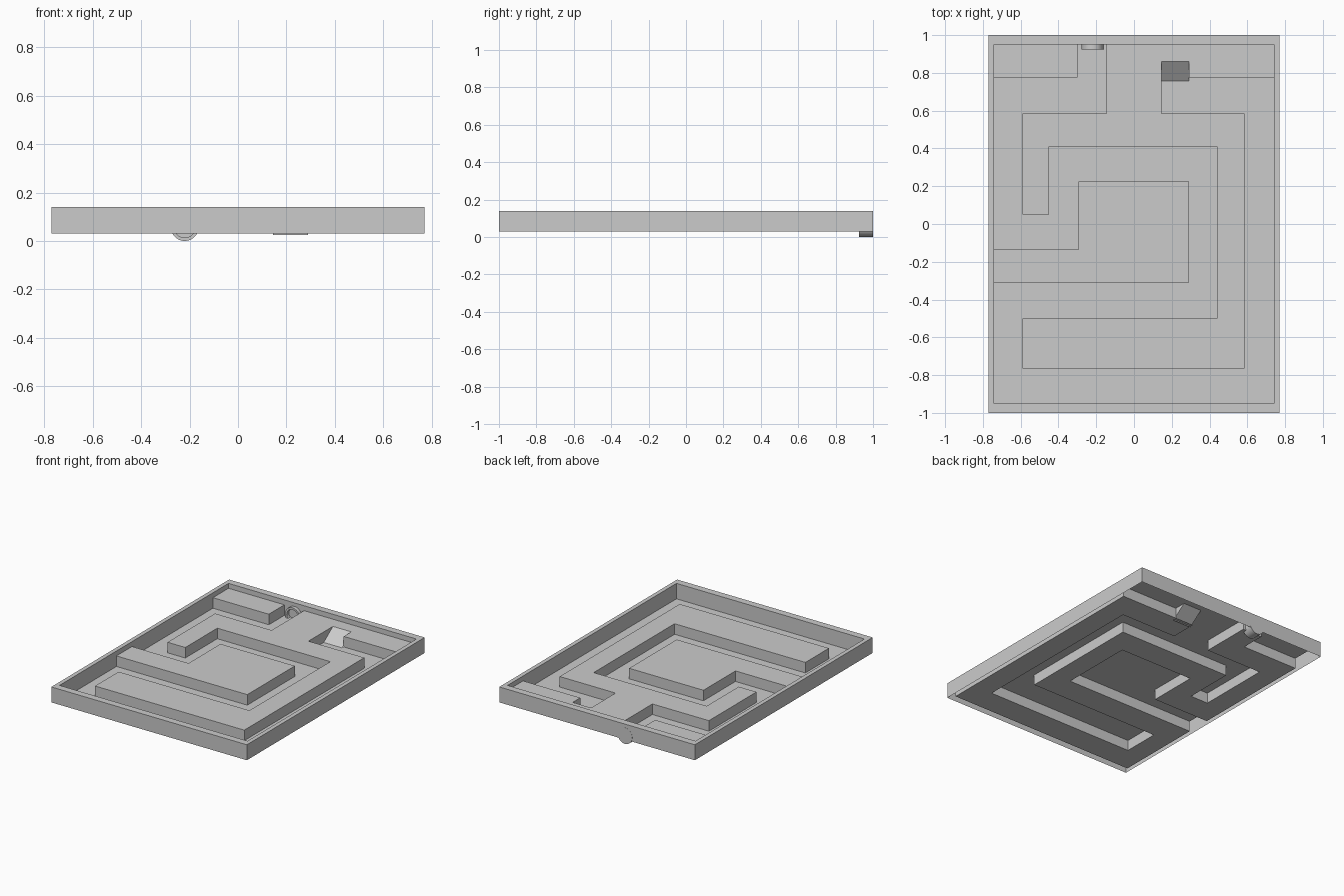
import bpy, bmesh, math

if "Cube" in bpy.data.objects:
    bpy.data.objects.remove(bpy.data.objects["Cube"])

FLOOR, LEDGE, RIM = 0.03, 0.105, 0.14
RAMP = (0.145, 0.29, 0.775, 0.86)

# Maze channel as overlapping rectangles: x0, x1, y0, y1
CHANNEL = [
    (-0.30, -0.145, 0.585, 0.95), (-0.74, -0.145, 0.585, 0.775),
    (-0.74, -0.59, -0.135, 0.775), (-0.74, -0.295, -0.135, 0.05),
    (-0.45, -0.295, -0.135, 0.41), (-0.45, 0.44, 0.225, 0.41),
    (0.29, 0.44, -0.50, 0.41), (-0.74, 0.44, -0.50, -0.31),
    (-0.74, -0.59, -0.95, -0.31), (-0.74, 0.74, -0.95, -0.765),
    (0.585, 0.74, -0.95, 0.775), (0.145, 0.74, 0.585, 0.775),
]


def make_object(name, bm):
    mesh = bpy.data.meshes.new(name)
    bm.to_mesh(mesh)
    bm.free()
    obj = bpy.data.objects.new(name, mesh)
    bpy.context.collection.objects.link(obj)
    return obj


def inside(x, y, r):
    return r[0] < x < r[1] and r[2] < y < r[3]


def height(x, y):
    if abs(x) > 0.77 or abs(y) > 1:
        return FLOOR
    if abs(x) > 0.74 or abs(y) > 0.95:
        return RIM
    if inside(x, y, RAMP):
        return None
    return FLOOR if any(inside(x, y, r) for r in CHANNEL) else LEDGE


# Stepped tray, an open-bottomed shell: rim, ledges and sunken channel
rects = CHANNEL + [RAMP, (-0.74, 0.74, -0.95, 0.95), (-0.77, 0.77, -1, 1)]
xs = sorted({v for r in rects for v in r[:2]})
ys = sorted({v for r in rects for v in r[2:]})
xs = [-0.9] + xs + [0.9]
ys = [-1.1] + ys + [1.1]
H = [[height((xs[i] + xs[i + 1]) / 2, (ys[j] + ys[j + 1]) / 2)
      for j in range(len(ys) - 1)] for i in range(len(xs) - 1)]

bm = bmesh.new()


def quad(*pts):
    bm.faces.new([bm.verts.new(p) for p in pts])


def wall(a, b, h0, h1):
    if h0 is None or h1 is None or h0 == h1:
        return
    # the middle level is a shared edge between lower and upper strips
    levels = [z for z in (FLOOR, LEDGE, RIM) if min(h0, h1) <= z <= max(h0, h1)]
    for lo, hi in zip(levels, levels[1:]):
        pts = [(*a, lo), (*b, lo), (*b, hi), (*a, hi)]
        quad(*(pts if h0 > h1 else pts[::-1]))


for i in range(1, len(xs) - 1):
    for j in range(1, len(ys) - 1):
        x0, x1, y0, y1, h = xs[i], xs[i + 1], ys[j], ys[j + 1], None
        if i < len(xs) - 2 and j < len(ys) - 2:
            h = H[i][j]
            if h is not None:
                quad((x0, y0, h), (x1, y0, h), (x1, y1, h), (x0, y1, h))
        if j < len(ys) - 2:
            wall((x0, y0), (x0, y1), H[i][j], H[i - 1][j])
            bm.faces.ensure_lookup_table()
        if i < len(xs) - 2:
            wall((x1, y0), (x0, y0), H[i][j], H[i][j - 1])

bmesh.ops.remove_doubles(bm, verts=bm.verts[:], dist=1e-5)
bmesh.ops.recalc_face_normals(bm, faces=bm.faces[:])
bmesh.ops.dissolve_limit(bm, angle_limit=0.01, verts=bm.verts[:], edges=bm.edges[:])
if sum(f.normal.z * f.calc_area() for f in bm.faces) < 0:
    bmesh.ops.reverse_faces(bm, faces=bm.faces[:])
make_object("maze_tray", bm)

# Exit ramp climbing out of the channel, with its two cheeks
bm = bmesh.new()
rx0, rx1, ry0, ry1 = RAMP
zb = 0.025
quad((rx0, 0.75, zb), (rx1, 0.75, zb), (rx1, ry1, LEDGE), (rx0, ry1, LEDGE))
zm = zb + (LEDGE - zb) * (ry0 - 0.75) / (ry1 - 0.75)
for x, flip in ((rx0, 1), (rx1, -1)):
    quad(*[(x, ry0, zm), (x, ry1, LEDGE), (x, ry0, LEDGE)][::flip])
make_object("exit_ramp", bm)

# Entry port: short round cup with a recessed face, spun from a profile
bm = bmesh.new()
R, SEG, CX, CZ = 0.0575, 32, -0.22, 0.0575
profile = [(R, 1.001), (R, 0.925), (0.044, 0.925), (0.044, 0.96)]
rings = [[bm.verts.new((CX + r * math.cos(2 * math.pi * k / SEG), y,
                        CZ + r * math.sin(2 * math.pi * k / SEG)))
          for k in range(SEG)] for r, y in profile]
for a, b in zip(rings, rings[1:]):
    for k in range(SEG):
        n = (k + 1) % SEG
        bm.faces.new((a[k], a[n], b[n], b[k]))
bm.faces.new(rings[0])
bm.faces.new(rings[-1])
bmesh.ops.recalc_face_normals(bm, faces=bm.faces[:])
port = make_object("entry_port", bm)
bpy.context.view_layer.objects.active = port
port.select_set(True)
bpy.ops.object.shade_smooth_by_angle()
